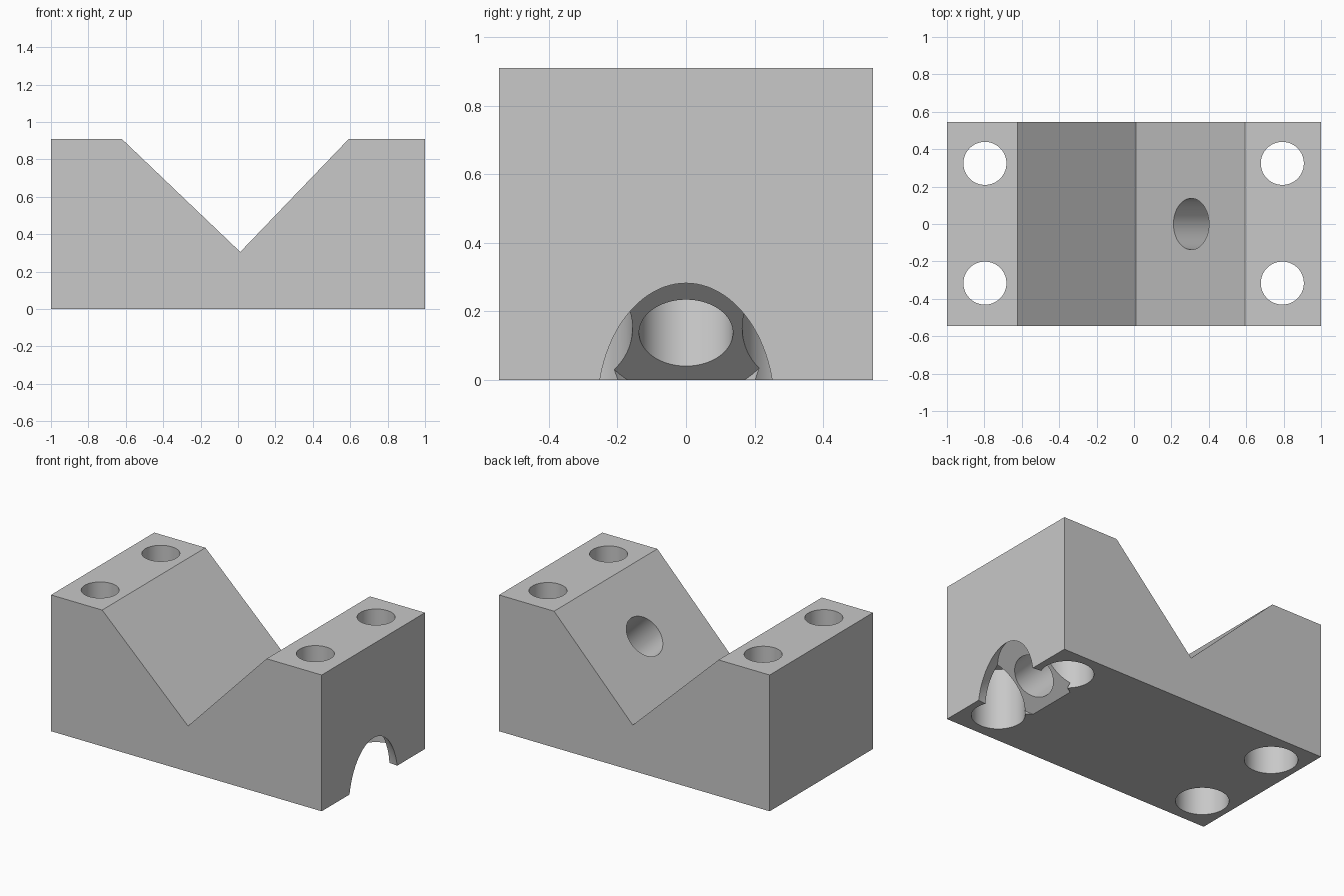
import bpy, bmesh, math
from mathutils import Vector

if "Cube" in bpy.data.objects:
    bpy.data.objects.remove(bpy.data.objects["Cube"])

grey = bpy.data.materials.new("plain grey")
grey.diffuse_color = (0.58, 0.58, 0.58, 1)
grey.use_nodes = True
grey.node_tree.nodes["Principled BSDF"].inputs["Base Color"].default_value = grey.diffuse_color
DEPTH = 0.545


def cylinder(name, start, end, radius):
    """Cutter cylinder running between two points."""
    start, end = Vector(start), Vector(end)
    axis = end - start
    bpy.ops.mesh.primitive_cylinder_add(
        vertices=96, radius=radius, depth=axis.length, location=(start + end) / 2,
        rotation=axis.to_track_quat('Z', 'Y').to_euler())
    ob = bpy.context.object
    ob.name = name
    ob.hide_render = True
    return ob


# V-grooved block, extruded from its front profile
profile = [(-1, 0), (1, 0), (1, 0.91), (0.593, 0.91),
           (0.012, 0.305), (-0.622, 0.91), (-1, 0.91)]
bm = bmesh.new()
face = bm.faces.new([bm.verts.new((x, -DEPTH, z)) for x, z in profile])
ext = bmesh.ops.extrude_face_region(bm, geom=[face])
bmesh.ops.translate(bm, vec=(0, 2 * DEPTH, 0),
                    verts=[v for v in ext["geom"] if isinstance(v, bmesh.types.BMVert)])
bmesh.ops.recalc_face_normals(bm, faces=bm.faces)
mesh = bpy.data.meshes.new("v_block")
bm.to_mesh(mesh)
bm.free()
block = bpy.data.objects.new("v_block", mesh)
bpy.context.collection.objects.link(block)
mesh.materials.append(grey)

cutters = []
# Corner bolt holes, counterbored from below
for x in (-0.797, 0.793):
    for y in (-0.316, 0.324):
        cutters.append(cylinder("bolt_hole_cutter", (x, y, -0.1), (x, y, 1.1), 0.115))
        cutters.append(cylinder("bolt_counterbore_cutter", (x, y, -0.1), (x, y, 0.41), 0.16))

# Slanted hole through the groove wall, with a wide counterbore at the lower corner
seat = Vector((0.78, 0, 0.137))
down = Vector((1, 0, -1)).normalized()
cutters.append(cylinder("slanted_hole_cutter", seat - down * 0.85, seat + down * 0.1, 0.137))
cutters.append(cylinder("slanted_counterbore_cutter", seat, seat + down * 0.9, 0.258))

for c in cutters:
    mod = block.modifiers.new("cut", 'BOOLEAN')
    mod.operation = 'DIFFERENCE'
    mod.solver = 'EXACT'
    mod.object = c

# Apply the cuts, remove the cutters and smooth the bores
bpy.ops.object.select_all(action='DESELECT')
block.select_set(True)
bpy.context.view_layer.objects.active = block
for m in list(block.modifiers):
    bpy.ops.object.modifier_apply(modifier=m.name)
for c in cutters:
    bpy.data.objects.remove(c, do_unlink=True)
bpy.ops.object.shade_smooth_by_angle(angle=math.radians(20))
